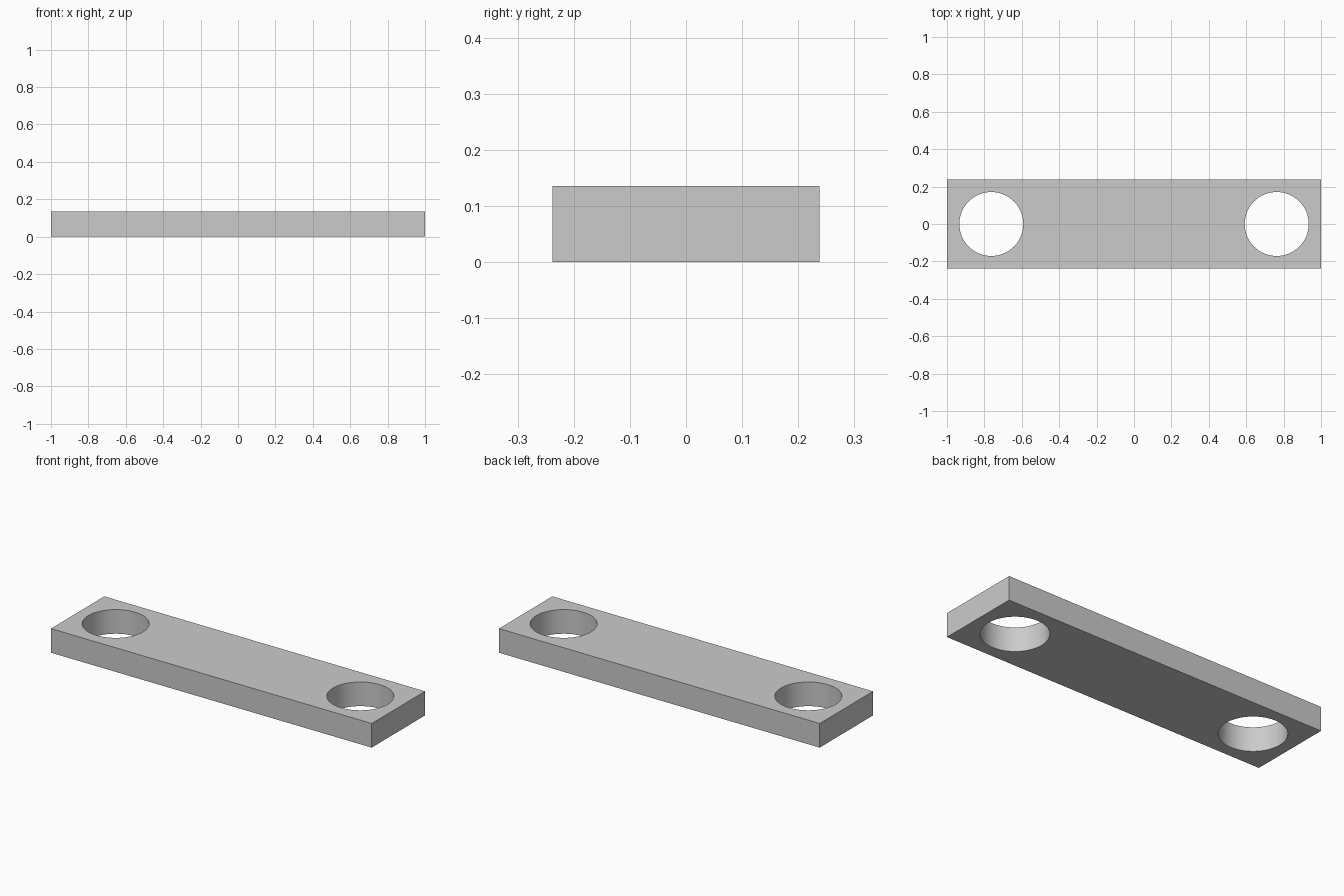
import bpy
import math

if "Cube" in bpy.data.objects:
    bpy.data.objects.remove(bpy.data.objects["Cube"])

LENGTH, WIDTH, HEIGHT = 2.0, 0.475, 0.136
HOLE_X, HOLE_RADIUS = 0.763, 0.171

# Flat rectangular bar
bpy.ops.mesh.primitive_cube_add(size=1, location=(0, 0, HEIGHT / 2))
bar = bpy.context.object
bar.name = "link_bar"
bar.scale = (LENGTH, WIDTH, HEIGHT)
bpy.ops.object.transform_apply(location=True, rotation=False, scale=True)

# Round through hole near each end
for side in (-1, 1):
    bpy.ops.mesh.primitive_cylinder_add(
        vertices=96, radius=HOLE_RADIUS, depth=HEIGHT * 3,
        location=(side * HOLE_X, 0, HEIGHT / 2))
    cutter = bpy.context.object
    cutter.name = "hole_cutter"
    cutter.hide_render = True

    cut = bar.modifiers.new("hole", 'BOOLEAN')
    cut.operation = 'DIFFERENCE'
    cut.solver = 'EXACT'
    cut.object = cutter
    bpy.ops.object.select_all(action='DESELECT')
    bar.select_set(True)
    bpy.context.view_layer.objects.active = bar
    bpy.ops.object.modifier_apply(modifier=cut.name)
    bpy.data.objects.remove(cutter, do_unlink=True)

# Smooth hole walls, crisp edges
bpy.ops.object.shade_smooth_by_angle(angle=math.radians(30))
